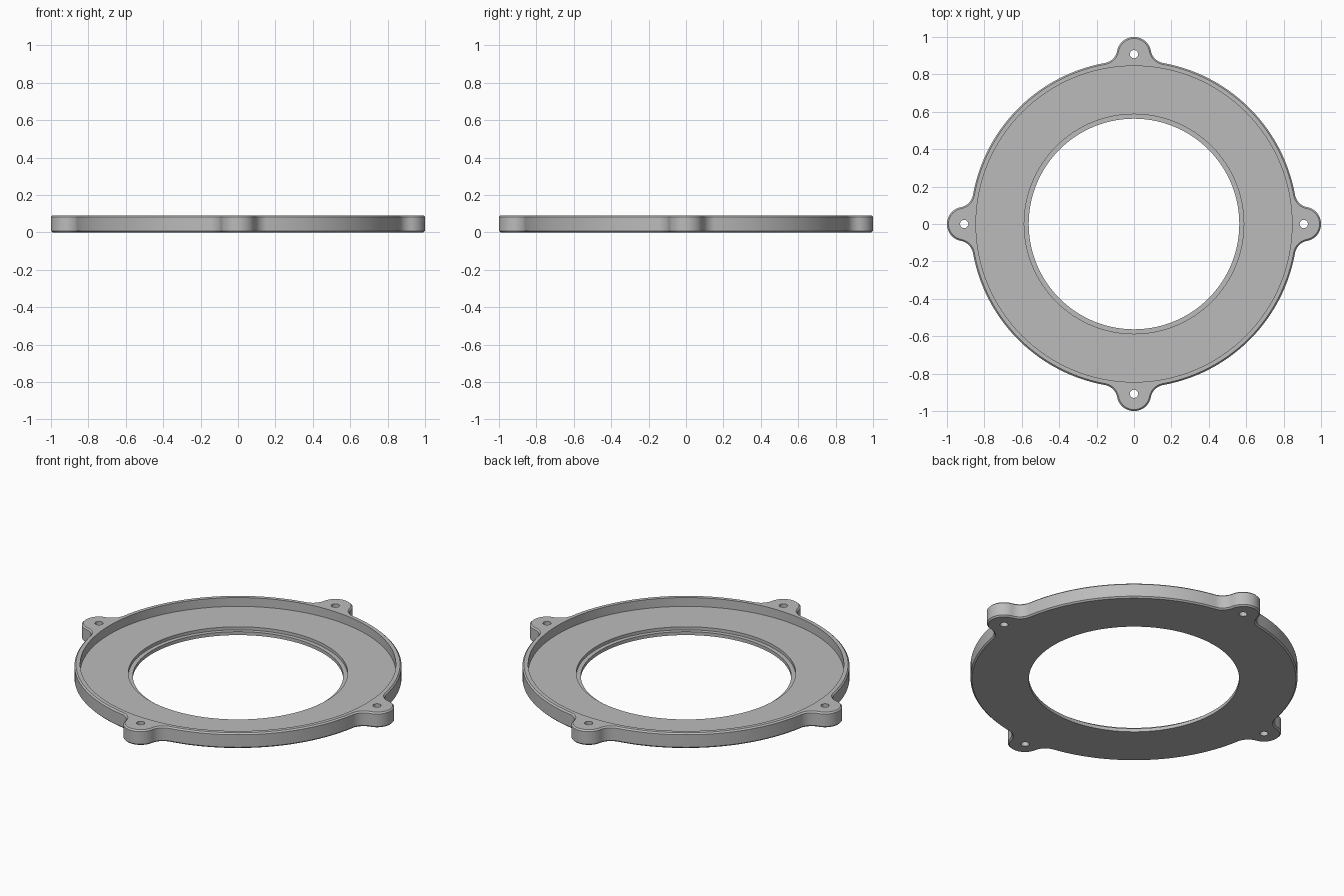
import bpy, bmesh, math
from mathutils import Vector, Matrix

cube = bpy.data.objects.get("Cube")
if cube:
    bpy.data.objects.remove(cube, do_unlink=True)

HEIGHT, RING_R = 0.09, 0.875
LUG_R, LUG_X, FILLET_R = 0.092, 0.908, 0.08
HOLE_R = 0.022

grey = bpy.data.materials.new("plain grey")
grey.use_nodes = True
grey.diffuse_color = (0.5, 0.5, 0.5, 1)
grey.node_tree.nodes["Principled BSDF"].inputs["Base Color"].default_value = (0.5, 0.5, 0.5, 1)


def arc(centre, radius, start, end, steps):
    """Points along an arc, without the last one."""
    return [centre + radius * Vector((math.cos(a), math.sin(a)))
            for a in (start + (end - start) * i / steps for i in range(steps))]


def flange_outline():
    """Round ring outline with four lugs blended in by fillets."""
    lug = Vector((LUG_X, 0))
    reach = RING_R + FILLET_R
    theta = math.acos((reach**2 + LUG_X**2 - (LUG_R + FILLET_R)**2) / (2 * LUG_X * reach))
    blend = reach * Vector((math.cos(theta), math.sin(theta)))
    phi = math.atan2(blend.y, blend.x - LUG_X)
    half = arc(lug, LUG_R, 0, phi, 14)
    half += arc(blend, FILLET_R, phi + math.pi, theta + math.pi, 12)
    half += arc(Vector((0, 0)), RING_R, theta, math.pi / 4, 14)
    middle = RING_R * Vector((math.sqrt(0.5), math.sqrt(0.5)))
    quarter = half + [middle] + [Vector((p.y, p.x)) for p in reversed(half[1:])]
    return [Matrix.Rotation(k * math.pi / 2, 2) @ p for k in range(4) for p in quarter]


# Flange body: extruded outline with chamfered top and bottom edges
bm = bmesh.new()
base = bm.faces.new([bm.verts.new((p.x, p.y, 0)) for p in flange_outline()])
top = bmesh.ops.extrude_face_region(bm, geom=[base])
bmesh.ops.translate(bm, vec=(0, 0, HEIGHT),
                    verts=[v for v in top["geom"] if isinstance(v, bmesh.types.BMVert)])
bmesh.ops.recalc_face_normals(bm, faces=bm.faces)
mesh = bpy.data.meshes.new("flange_ring")
bm.to_mesh(mesh)
bm.free()
mesh.materials.append(grey)
flange = bpy.data.objects.new("flange_ring", mesh)
bpy.context.collection.objects.link(flange)

bpy.ops.object.select_all(action="DESELECT")
bpy.context.view_layer.objects.active = flange
flange.select_set(True)
chamfer = flange.modifiers.new("edge_chamfer", "BEVEL")
chamfer.width = 0.008
chamfer.segments = 1
chamfer.limit_method = "ANGLE"
chamfer.angle_limit = math.radians(60)
bpy.ops.object.modifier_apply(modifier=chamfer.name)


def cut(name, radius, floor, x=0, y=0, segments=128):
    """Remove a cylinder that starts at floor and runs out of the top."""
    bm = bmesh.new()
    depth = 0.3
    bmesh.ops.create_cone(bm, cap_ends=True, segments=segments, radius1=radius, radius2=radius,
                          depth=depth, matrix=Matrix.Translation((x, y, floor + depth / 2)))
    data = bpy.data.meshes.new(name)
    bm.to_mesh(data)
    bm.free()
    data.materials.append(grey)
    cutter = bpy.data.objects.new(name, data)
    cutter.hide_render = True
    bpy.context.collection.objects.link(cutter)
    mod = flange.modifiers.new(name, "BOOLEAN")
    mod.operation = "DIFFERENCE"
    mod.solver = "EXACT"
    mod.object = cutter
    bpy.context.view_layer.objects.active = flange
    bpy.ops.object.modifier_apply(modifier=mod.name)
    bpy.data.objects.remove(cutter, do_unlink=True)


# Recessed floor, stepped seat and central bore
cut("recess_cutter", 0.845, 0.038)
cut("seat_cutter", 0.587, 0.02)
cut("bore_cutter", 0.563, -0.1)

# Screw hole through each lug
for k in range(4):
    a = k * math.pi / 2
    cut("screw_hole_cutter", HOLE_R, -0.1, LUG_X * math.cos(a), LUG_X * math.sin(a), 32)

bpy.ops.object.shade_smooth_by_angle(angle=math.radians(30))
